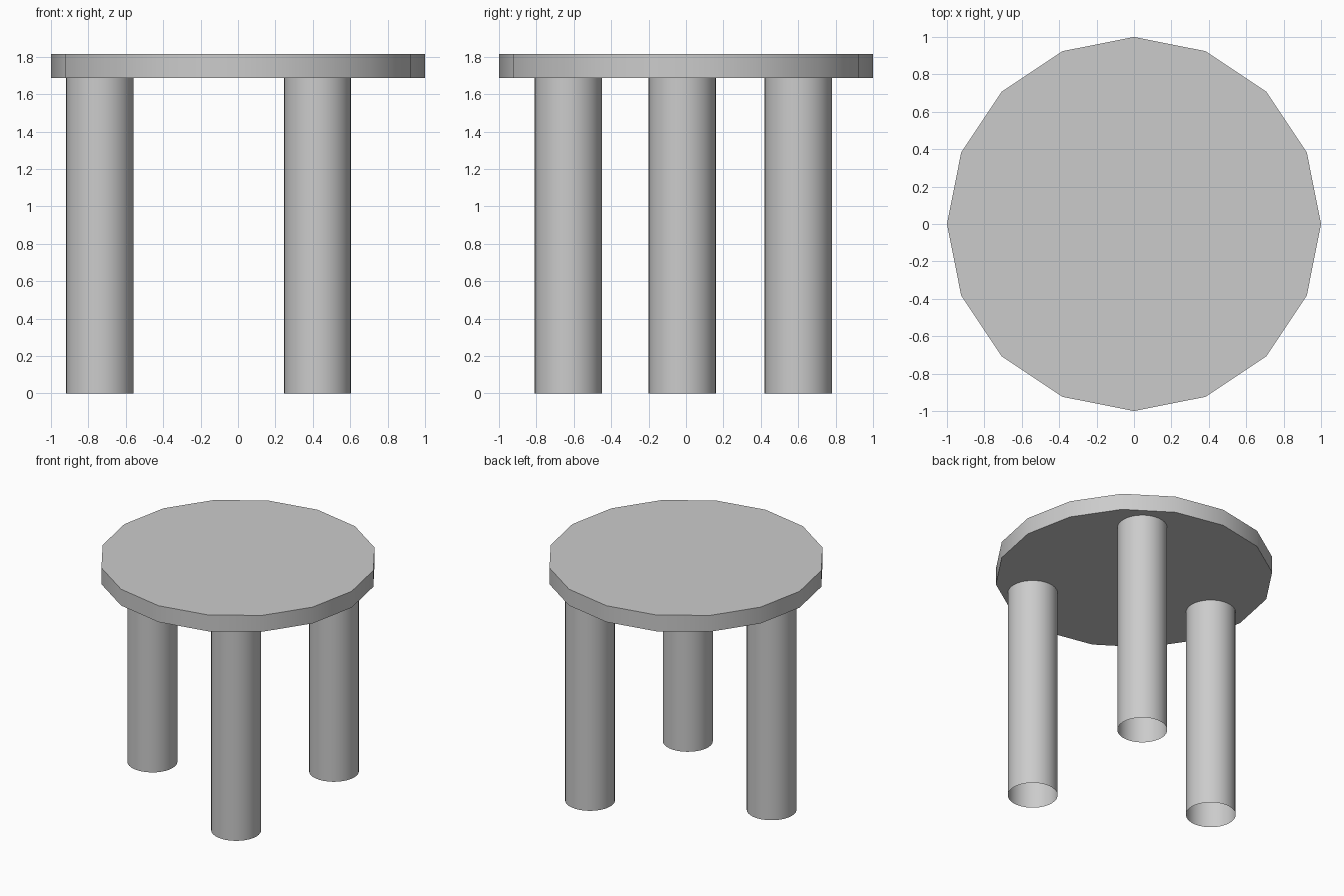
import bpy
import math

cube = bpy.data.objects.get("Cube")
if cube:
    bpy.data.objects.remove(cube, do_unlink=True)

grey = bpy.data.materials.new("light grey")
grey.use_nodes = True
COLOUR = (0.6, 0.6, 0.6, 1)
grey.diffuse_color = COLOUR
grey.node_tree.nodes["Principled BSDF"].inputs["Base Color"].default_value = COLOUR


def cylinder(name, x, y, bottom, top, radius, sides, ends, turn=0):
    """Upright smooth-sided cylinder between two heights."""
    bpy.ops.mesh.primitive_cylinder_add(
        vertices=sides, radius=radius, depth=top - bottom,
        end_fill_type=ends, location=(x, y, (bottom + top) / 2),
        rotation=(0, 0, turn))
    part = bpy.context.object
    part.name = name
    part.data.materials.append(grey)
    bpy.ops.object.shade_smooth_by_angle(angle=math.radians(30))
    return part


SEAT_BOTTOM, SEAT_TOP = 1.685, 1.815

# Faceted round seat
cylinder("seat", 0, 0, SEAT_BOTTOM, SEAT_TOP, 1.0, 16, 'NGON')

# Three hollow legs, open at the ends
for name, x, y in (("right_leg", -0.74, -0.02),
                   ("front_left_leg", 0.425, -0.63),
                   ("back_left_leg", 0.425, 0.60)):
    cylinder(name, x, y, 0, SEAT_BOTTOM, 0.18, 32, 'NOTHING')
